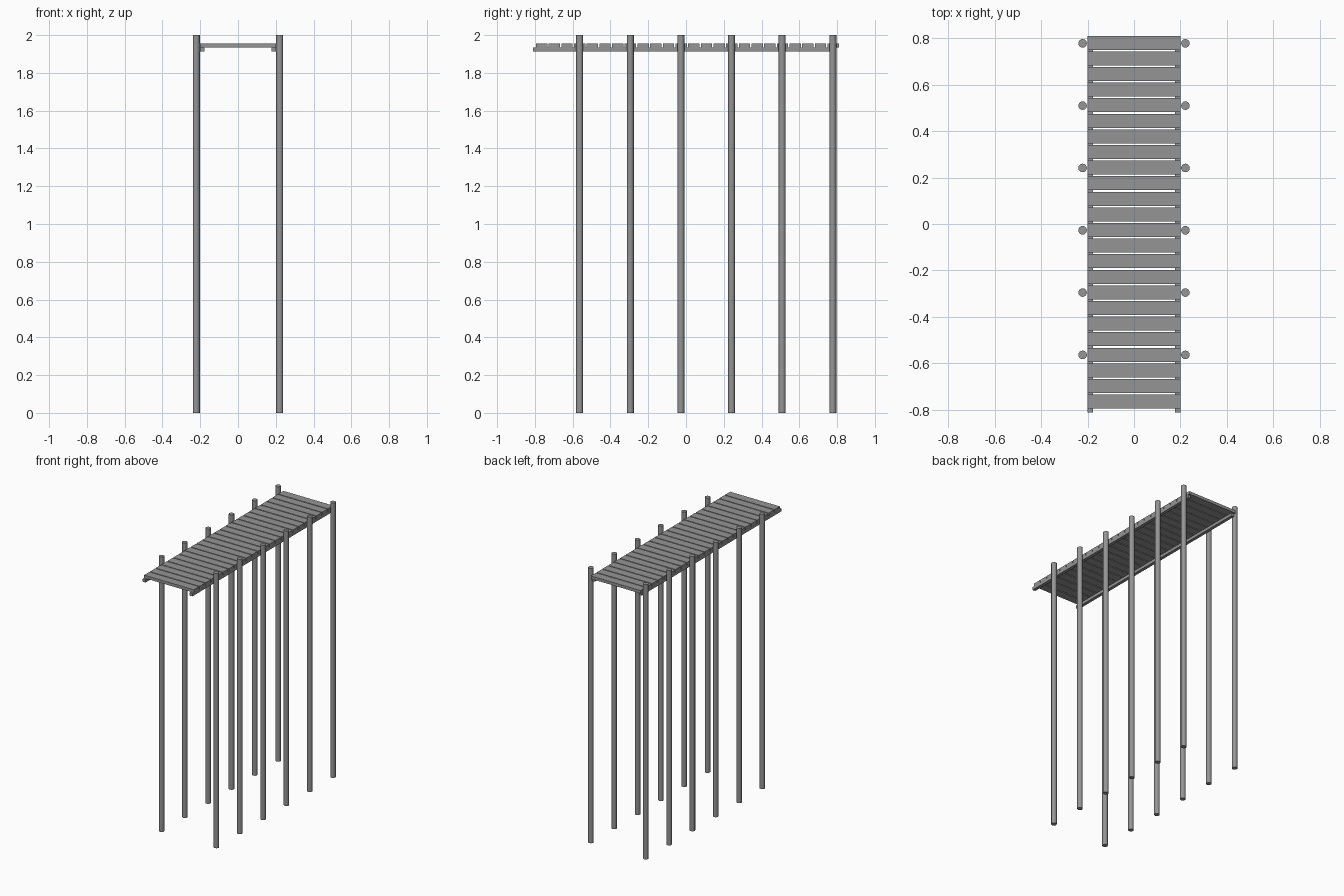
import bpy

cube = bpy.data.objects.get("Cube")
if cube:
    bpy.data.objects.remove(cube, do_unlink=True)

# Weathered grey for the whole structure
grey = bpy.data.materials.new("weathered_grey")
grey.use_nodes = True
colour = (0.3, 0.3, 0.3, 1)
grey.diffuse_color = colour
grey.node_tree.nodes["Principled BSDF"].inputs["Base Color"].default_value = colour


def finish(name):
    obj = bpy.context.object
    obj.name = name
    obj.data.materials.append(grey)
    return obj


def box(name, low, high):
    centre = [(a + b) / 2 for a, b in zip(low, high)]
    bpy.ops.mesh.primitive_cube_add(size=1, location=centre)
    obj = finish(name)
    obj.scale = [b - a for a, b in zip(low, high)]
    bpy.ops.object.transform_apply(location=False, rotation=False, scale=True)
    return obj


RAIL_BOTTOM, DECK_BOTTOM, DECK_TOP = 1.913, 1.934, 1.955
HALF_WIDTH = 0.2

# Deck of evenly spaced cross planks
PLANKS, PITCH, GAP, FIRST = 24, 0.0671, 0.007, -0.794
for i in range(PLANKS):
    y = FIRST + i * PITCH
    box(f"plank_{i + 1}", (-HALF_WIDTH, y, DECK_BOTTOM),
        (HALF_WIDTH, y + PITCH - GAP, DECK_TOP))

for side, label in ((1, "left"), (-1, "right")):
    # Long rail under the plank ends
    xs = sorted((side * 0.177, side * HALF_WIDTH))
    box(f"{label}_rail", (xs[0], -0.81, RAIL_BOTTOM), (xs[1], 0.795, DECK_BOTTOM))

    # Row of tall round posts outside the rail
    for i in range(6):
        bpy.ops.mesh.primitive_cylinder_add(
            vertices=16, radius=0.0185, depth=2,
            location=(side * 0.221, -0.563 + i * 0.268, 1))
        finish(f"{label}_post_{i + 1}")
        bpy.ops.object.shade_smooth_by_angle()
